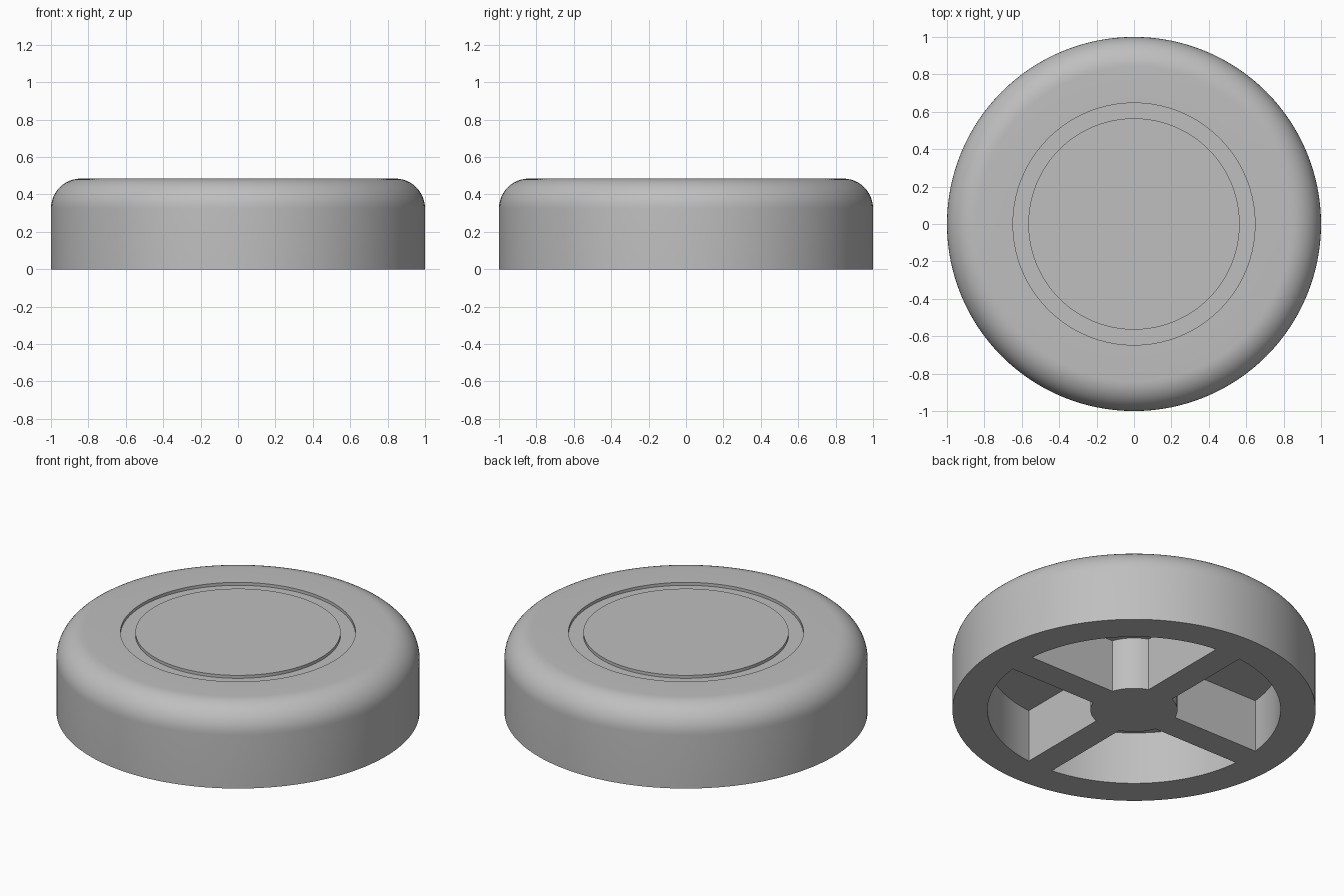
import bpy, bmesh
from math import sin, cos, pi, asin

cube = bpy.data.objects.get("Cube")
if cube:
    bpy.data.objects.remove(cube)

HEIGHT, FILLET = 0.485, 0.16
GROOVE_IN, GROOVE_OUT, GROOVE_DEPTH = 0.565, 0.647, 0.018
HUB, RIM, RIB_HALF, POCKET_DEPTH = 0.24, 0.807, 0.083, 0.32
SEGMENTS = 128

grey = bpy.data.materials.new("grey plastic")
grey.use_nodes = True
colour = (0.52, 0.52, 0.52, 1)
grey.diffuse_color = colour
grey.node_tree.nodes["Principled BSDF"].inputs["Base Color"].default_value = colour


def to_object(name, bm):
    bmesh.ops.recalc_face_normals(bm, faces=bm.faces)
    mesh = bpy.data.meshes.new(name)
    bm.to_mesh(mesh)
    bm.free()
    mesh.materials.append(grey)
    obj = bpy.data.objects.new(name, mesh)
    bpy.context.collection.objects.link(obj)
    return obj


def lathe(name, profile):
    """Revolve (radius, z) points around z and cap both open ends."""
    bm = bmesh.new()
    rings = [[bm.verts.new((r * cos(2 * pi * i / SEGMENTS), r * sin(2 * pi * i / SEGMENTS), z))
              for i in range(SEGMENTS)] for r, z in profile]
    for low, high in zip(rings, rings[1:]):
        for i in range(SEGMENTS):
            j = (i + 1) % SEGMENTS
            bm.faces.new((low[i], low[j], high[j], high[i]))
    bm.faces.new(rings[0])
    bm.faces.new(rings[-1])
    return to_object(name, bm)


def arc(radius, quarter, steps):
    """Arc across one quadrant, stopping half a rib short of each axis."""
    gap = asin(RIB_HALF / radius)
    start, sweep = quarter * pi / 2 + gap, pi / 2 - 2 * gap
    return [(radius * cos(start + sweep * i / steps),
             radius * sin(start + sweep * i / steps)) for i in range(steps + 1)]


# Rounded disc with a shallow ring groove in its top
base_z = HEIGHT - FILLET
profile = [(1, 0)]
profile += [(1 - FILLET + FILLET * cos(a * pi / 24), base_z + FILLET * sin(a * pi / 24))
            for a in range(13)]
profile += [(GROOVE_OUT, HEIGHT), (GROOVE_OUT, HEIGHT - GROOVE_DEPTH),
            (GROOVE_IN, HEIGHT - GROOVE_DEPTH), (GROOVE_IN, HEIGHT)]
disc = lathe("disc_body", profile)

# Four pockets in the underside leave a rim, a hub and crossed ribs
bm = bmesh.new()
for quarter in range(4):
    outline = arc(RIM, quarter, 24) + arc(HUB, quarter, 8)[::-1]
    face = bm.faces.new([bm.verts.new((x, y, -0.1)) for x, y in outline])
    top = bmesh.ops.extrude_face_region(bm, geom=[face])["geom"]
    bmesh.ops.translate(bm, vec=(0, 0, POCKET_DEPTH + 0.1),
                        verts=[v for v in top if isinstance(v, bmesh.types.BMVert)])
pockets = to_object("pocket_cutter", bm)
pockets.hide_render = True

cut = disc.modifiers.new("pockets", "BOOLEAN")
cut.operation = "DIFFERENCE"
cut.solver = "EXACT"
cut.object = pockets

bpy.ops.object.select_all(action="DESELECT")
disc.select_set(True)
bpy.context.view_layer.objects.active = disc
bpy.ops.object.modifier_apply(modifier=cut.name)
bpy.data.objects.remove(pockets)
bpy.ops.object.shade_smooth_by_angle(angle=pi / 6)
